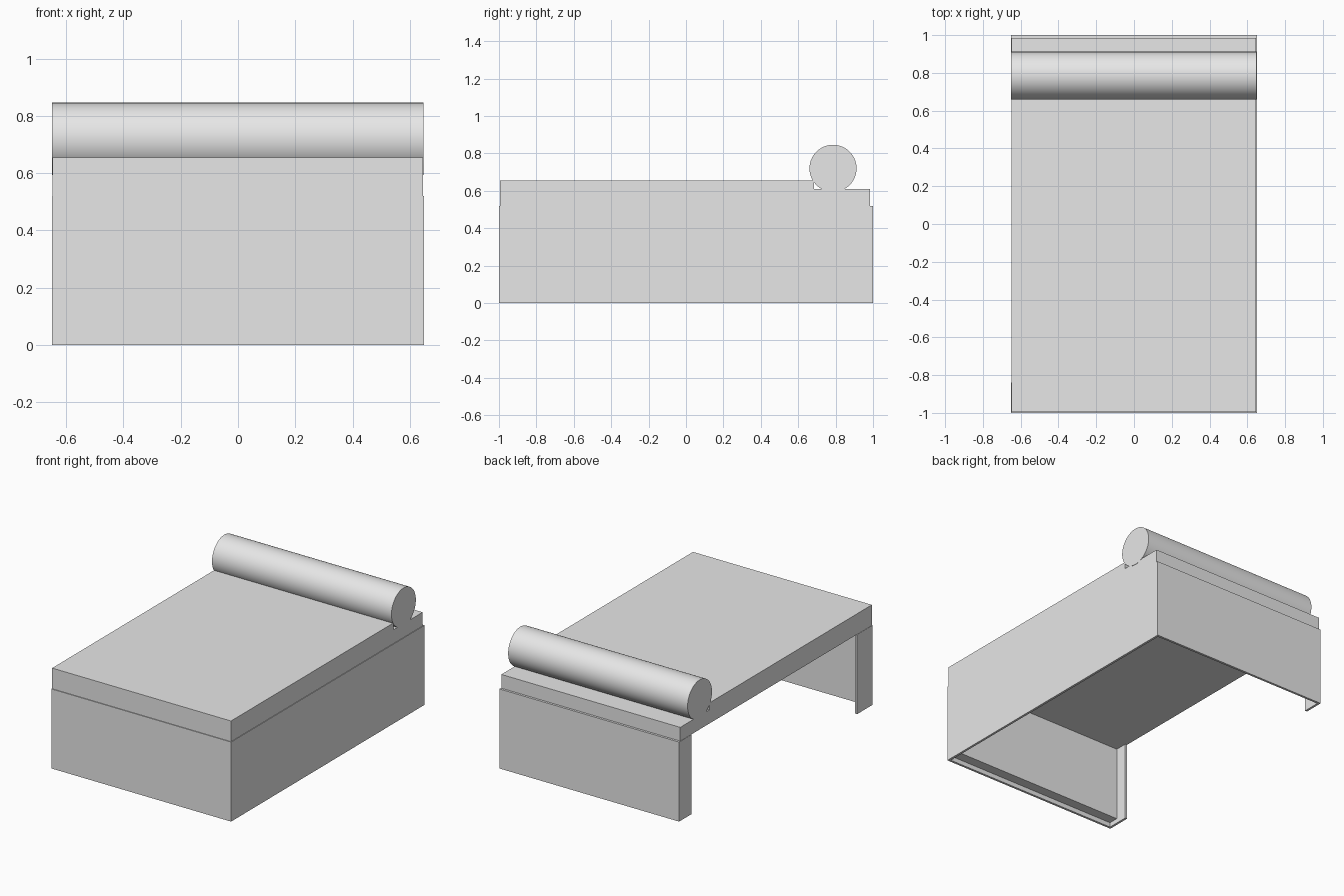
import bpy, bmesh, math
from mathutils import Matrix

cube = bpy.data.objects.get("Cube")
if cube:
    bpy.data.objects.remove(cube, do_unlink=True)

grey = bpy.data.materials.new("plain_grey")
grey.use_nodes = True
grey.diffuse_color = (0.8, 0.8, 0.8, 1)
grey.node_tree.nodes["Principled BSDF"].inputs["Base Color"].default_value = (0.8, 0.8, 0.8, 1)


def finish(name, bm):
    bmesh.ops.recalc_face_normals(bm, faces=bm.faces)
    mesh = bpy.data.meshes.new(name)
    bm.to_mesh(mesh)
    bm.free()
    mesh.materials.append(grey)
    obj = bpy.data.objects.new(name, mesh)
    bpy.context.collection.objects.link(obj)
    return obj


def box(name, xs, ys, zs):
    bm = bmesh.new()
    bmesh.ops.create_cube(bm, size=1)
    for v in bm.verts:
        for i, (lo, hi) in enumerate((xs, ys, zs)):
            v.co[i] = lo if v.co[i] < 0 else hi
    return finish(name, bm)


LEFT, RIGHT = 0.65, -0.65
TOP = 0.52      # height where the panels meet the padded top
T = 0.015       # panel thickness

# Padded top: stepped side profile, lower under the bolster
profile = [(-0.995, TOP), (0.985, TOP), (0.985, 0.61), (0.685, 0.61),
           (0.685, 0.655), (-0.995, 0.655)]
bm = bmesh.new()
face = bm.faces.new([bm.verts.new((RIGHT + 0.002, y, z)) for y, z in profile])
ext = bmesh.ops.extrude_face_region(bm, geom=[face])
bmesh.ops.translate(bm, vec=(1.294, 0, 0),
                    verts=[g for g in ext["geom"] if isinstance(g, bmesh.types.BMVert)])
finish("padded_top", bm)

# Front, back and left panels reaching the ground
box("front_panel", (RIGHT, LEFT), (-1, -1 + T), (0, TOP))
box("back_panel", (RIGHT, LEFT), (1 - T, 1), (0, TOP))
box("left_panel", (LEFT - T, LEFT), (-1 + T, 1 - T), (0, TOP))

# Short returns at the corners of the open right side
box("front_return", (RIGHT, RIGHT + T), (-1 + T, -0.84), (0, TOP))
box("back_return", (RIGHT, RIGHT + T), (1 - T, 0.87), (0, TOP))

# Thick support behind the front panel, slightly off the ground
box("front_support", (RIGHT + T, LEFT - T), (-1 + T, -0.92), (0.03, TOP))

# Round bolster across the back
bm = bmesh.new()
bmesh.ops.create_cone(bm, cap_ends=True, segments=64, radius1=0.126, radius2=0.126,
                      depth=1.298,
                      matrix=Matrix.Translation((-0.001, 0.786, 0.72))
                      @ Matrix.Rotation(math.pi / 2, 4, "Y"))
bolster = finish("bolster", bm)
bpy.ops.object.select_all(action="DESELECT")
bolster.select_set(True)
bpy.context.view_layer.objects.active = bolster
bpy.ops.object.shade_smooth_by_angle(angle=math.radians(40))
